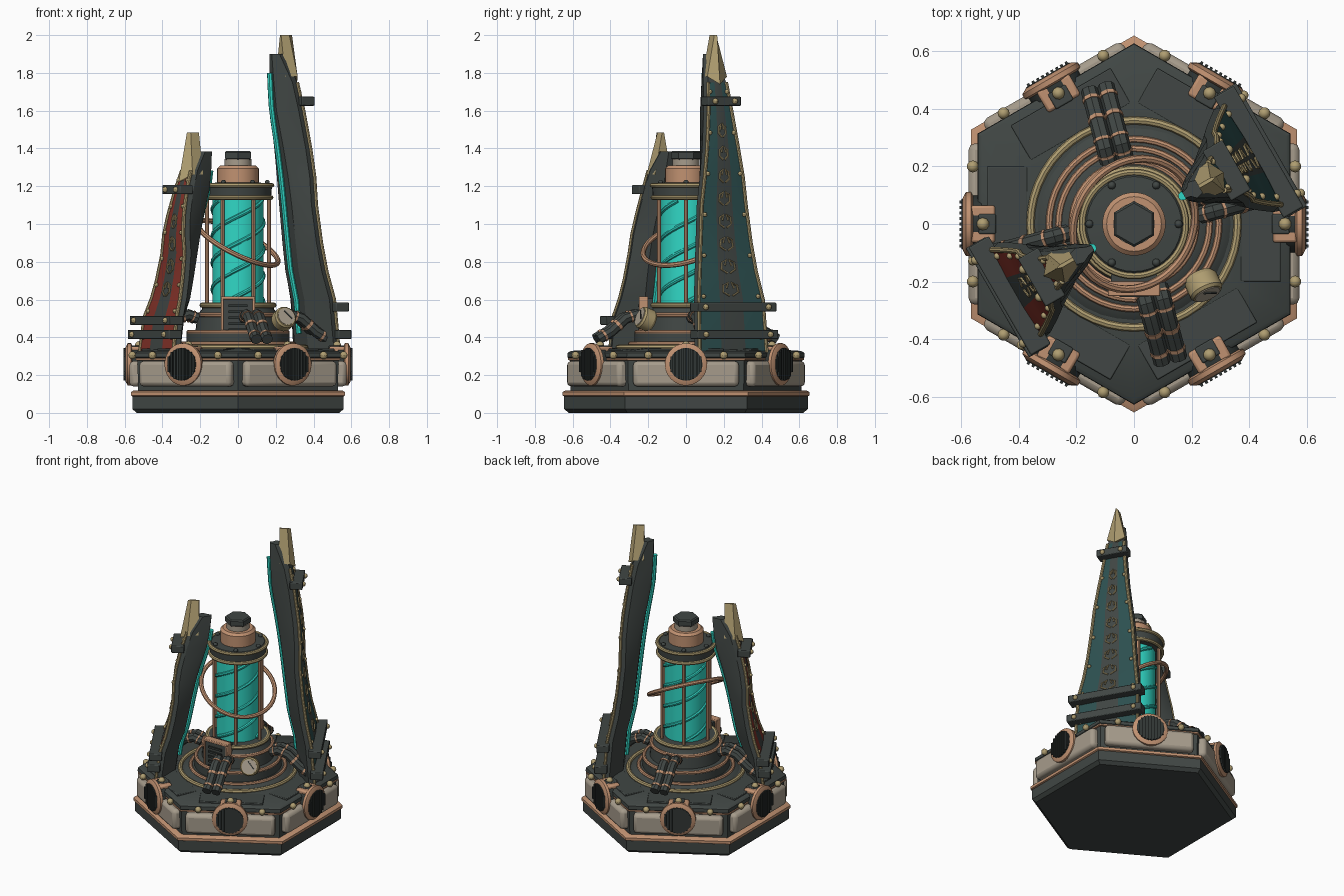
import bpy, bmesh
from math import sin, cos, pi, radians
from mathutils import Matrix, Vector

if "Cube" in bpy.data.objects:
    bpy.data.objects.remove(bpy.data.objects["Cube"])


def material(name, rgb):
    m = bpy.data.materials.new(name)
    m.use_nodes = True
    m.diffuse_color = (*rgb, 1)
    m.node_tree.nodes["Principled BSDF"].inputs["Base Color"].default_value = (*rgb, 1)
    return m


DARK = material("charcoal iron", (.052, .062, .058))
BLACK = material("dark grille", (.03, .037, .035))
COPPER = material("copper", (.53, .285, .165))
BRASS = material("brass", (.43, .34, .165))
STONE = material("warm grey panel", (.38, .33, .26))
CYAN = material("glowing cyan", (.03, .68, .56))
RIB = material("deep cyan", (.026, .6, .5))
GREEN = material("deep green enamel", (.026, .08, .08))
RED = material("red enamel", (.23, .032, .022))
made = []


def finish(name, bm, *mats, bevel=0):
    bmesh.ops.recalc_face_normals(bm, faces=bm.faces)
    mesh = bpy.data.meshes.new(name)
    for m in mats:
        mesh.materials.append(m)
    bm.to_mesh(mesh)
    bm.free()
    ob = bpy.data.objects.new(name, mesh)
    bpy.context.collection.objects.link(ob)
    if bevel:
        mod = ob.modifiers.new("bevel", 'BEVEL')
        mod.width, mod.segments = bevel, 2
    made.append(ob)


def polar(deg, r=0, z=0, t=0):
    """Frame with x pointing outward, y along the tangent."""
    return Matrix.Rotation(radians(deg), 4, 'Z') @ Matrix.Translation((r, t, z))


def lathe(bm, profile, n=36, frame=Matrix(), start=pi / 6):
    rings = [[bm.verts.new(frame @ Vector((r * cos(start + i * 2 * pi / n), r * sin(start + i * 2 * pi / n), z)))
              for i in range(n)] for r, z in profile]
    for a, b in zip(rings, rings[1:]):
        for i in range(n):
            bm.faces.new((a[i], a[(i + 1) % n], b[(i + 1) % n], b[i]))
    bm.faces.new(rings[0])
    bm.faces.new(rings[-1])


def turned(name, mat, profile, n=36, frames=(Matrix(),)):
    bm = bmesh.new()
    for f in frames:
        lathe(bm, profile, n, f)
    finish(name, bm, mat)


def boxes(name, mat, items, bevel=0):
    bm = bmesh.new()
    for frame, size in items:
        bmesh.ops.create_cube(bm, size=1, matrix=frame @ Matrix.Diagonal((*size, 1)))
    finish(name, bm, mat, bevel=bevel)


def balls(name, mat, frames, r):
    bm = bmesh.new()
    for f in frames:
        bmesh.ops.create_uvsphere(bm, u_segments=10, v_segments=6, radius=r, matrix=f)
    finish(name, bm, mat)


def tubes(name, mat, paths, r, cyclic=False):
    cu = bpy.data.curves.new(name, 'CURVE')
    cu.dimensions, cu.bevel_depth, cu.bevel_resolution, cu.use_fill_caps = '3D', r, 2, True
    for path in paths:
        sp = cu.splines.new('POLY')
        sp.points.add(len(path) - 1)
        sp.use_cyclic_u = cyclic
        for p, co in zip(sp.points, path):
            p.co = (*co, 1)
    tmp = bpy.data.objects.new("tmp", cu)
    bm = bmesh.new()
    bm.from_mesh(bpy.data.meshes.new_from_object(tmp))
    bpy.data.objects.remove(tmp)
    finish(name, bm, mat)


def circle(r, z, sx=0, sy=0):
    return [Vector((r * cos(a), r * sin(a), z + sx * r * cos(a) + sy * r * sin(a)))
            for a in (i * pi / 24 for i in range(48))]


# Hexagonal base and deck
SIDES = range(0, 360, 60)
turned("base_plinth", DARK, [(.62, 0), (.645, .02), (.645, .09), (.63, .1)], 6)
turned("base_rim", COPPER, [(.64, .085), (.655, .092), (.655, .11), (.64, .118)], 6)
turned("base_body", DARK, [(.61, .1), (.615, .285), (.628, .295), (.626, .318), (.61, .328), (.36, .345)], 6)
turned("body_trim", COPPER, [(.61, .277), (.626, .28), (.626, .289), (.61, .292)], 6)
boxes("side_panels", STONE, [(polar(a, .54, .207), (.07, .56, .135)) for a in SIDES], .022)
boxes("deck_plates", DARK, [(polar(a, .44, .332), (.14, .4, .018)) for a in SIDES], .004)
boxes("vent_brackets", COPPER, [(polar(a, .525, .325), (.085, .13, .055)) for a in SIDES], .01)
boxes("bracket_pads", DARK, [(polar(a, .51, .345), (.06, .07, .025)) for a in SIDES], .005)
balls("bracket_bolts", BRASS, [polar(a, .525, .358) for a in SIDES], .022)
balls("rim_bolts", BRASS, [polar(a, .56, .305, t) for a in SIDES for t in (-.2, .2)], .021)

# Round vents on each side
facing = [polar(a, .53, .257) @ Matrix.Rotation(pi / 2, 4, 'Y') for a in SIDES]
turned("vent_drums", BLACK, [(.1, 0), (.1, .06)], 28, facing)
turned("vent_rims", COPPER, [(.1, .03), (.112, .036), (.112, .054), (.09, .066)], 28, facing)
turned("vent_grilles", BLACK, [(.087, .04), (.087, .069)], 28, facing)
slats = [(polar(a, .599, .257, i * .019), (.016, .01, 2 * (.086 ** 2 - (i * .019) ** 2) ** .5))
         for a in SIDES for i in range(-4, 5)]
boxes("vent_slats", BLACK, slats)

# Stepped pedestal
turned("pedestal", DARK, [(.34, .34), (.31, .362), (.272, .37), (.272, .42), (.26, .43), (.225, .437),
                          (.215, .52), (.19, .55), (.185, .58)])
tubes("deck_ring", BRASS, [circle(.36, .347), circle(.19, .57)], .014, True)
tubes("pedestal_rings", COPPER, [circle(.295, .366), circle(.262, .428), circle(.216, .52)], .012, True)

# Glowing tube with spiral ribs, cage rods and tilted ring
turned("energy_tube", CYAN, [(.135, .57), (.135, 1.14)])
tubes("spiral_ribs", RIB, [[Vector((.134 * cos(a + s), .134 * sin(a + s), .585 + a * .067))
                            for a in (i * pi / 16 for i in range(42))] for s in (0, 2.09, 4.19)], .012)
tubes("cage_rods", COPPER, [[polar(a, .165) @ Vector((0, 0, z)) for z in (.56, 1.15)] for a in SIDES], .011)
tubes("tilted_ring", COPPER, [[p.normalized() * .235 + Vector((0, 0, .9)) for p in circle(.235, 0, -.5, .3)]],
      .014, True)

# Top cap
turned("cap_collar", DARK, [(.15, 1.13), (.175, 1.14), (.18, 1.2), (.165, 1.215), (.1, 1.22)])
tubes("cap_bands", BRASS, [circle(.176, 1.14), circle(.18, 1.205)], .012, True)
balls("cap_bolts", DARK, [polar(a, .155, 1.22) for a in SIDES], .014)
turned("cap_drum", COPPER, [(.11, 1.21), (.11, 1.295), (.095, 1.31)])
turned("cap_neck", STONE, [(.072, 1.3), (.072, 1.345)])
turned("cap_nut", DARK, [(.072, 1.34), (.08, 1.348), (.08, 1.378), (.072, 1.386)], 6)

# Hose bundles with copper bands
ROUTE = [Vector(p) for p in ((.23, 0, .5), (.28, 0, .52), (.34, 0, .5), (.42, 0, .43), (.49, 0, .39))]
hoses, bands = [], []
for a in range(15, 360, 90):
    for t in (-.03, .03):
        path = [polar(a, 0, 0, t) @ p for p in ROUTE]
        hoses.append(path)
        for p, q in zip(path, path[1:]):
            bands.append([p.lerp(q, .42), p.lerp(q, .58)])
tubes("hoses", DARK, hoses, .03)
tubes("hose_bands", COPPER, bands, .033)

# Gauge
f = Matrix.Translation((.24, -.21, .495)) @ polar(-65) @ Matrix.Rotation(radians(68), 4, 'Y')
turned("gauge_case", BRASS, [(.05, -.035), (.06, -.02), (.06, .03), (.052, .04)], 24, [f])
turned("gauge_face", STONE, [(.047, .03), (.047, .043)], 24, [f])
boxes("gauge_needle", DARK, [(f @ Matrix.Translation((-.01, .01, .045)) @ Matrix.Rotation(.7, 4, 'Z'),
                              (.06, .006, .005))])

# Front control grille
F = -90
boxes("grille_box", DARK, [(polar(F, .21, .505), (.07, .16, .2))])
boxes("grille_frame", COPPER, [(polar(F, .225, .505 + s * .103), (.05, .18, .016)) for s in (-1, 1)]
      + [(polar(F, .225, .505, s * .084), (.05, .014, .2)) for s in (-1, 1)], .004)
boxes("grille_slats", BLACK, [(polar(F, .248, .44 + i * .032), (.012, .1, .014)) for i in range(5)])

# Fin stations: height, inner radius, outer radius, inner and outer half width
FIN = ((.31, .39, .50, .1, .205), (.6, .365, .475, .1, .196), (.75, .33, .442, .1, .172),
       (.9, .312, .42, .1, .154), (1.1, .29, .4, .095, .135), (1.25, .272, .4, .085, .117),
       (1.4, .25, .388, .07, .095), (1.6, .215, .36, .05, .07), (1.75, .205, .33, .035, .055),
       (1.9, .2, .27, .016, .022))


def build_fin(side, az, enamel, zs, ws, pull, tip_reach):
    def shape(s):
        z, ri, ro, wi, wo = s
        u = (z - .31) / 1.59
        return (.31 + (z - .31) * zs, ri - pull * u * u, ro - .5 * pull * u * u, wi * ws, wo * ws)

    st = [shape(s) for s in FIN]

    def at(z):
        for a, b in zip(st, st[1:]):
            if z <= b[0]:
                k = (z - a[0]) / (b[0] - a[0])
                return [p + (q - p) * k for p, q in zip(a, b)]
        return st[-1]

    frame, top, panel_top = polar(az), st[-1][0], st[-2][0]
    # Body with enamel outer face and dark centre strip
    bm = bmesh.new()
    rings = []
    for z, ri, ro, wi, wo in st:
        half = [(ri, wi * .7), (ri + .02, wi), (ro - .035, wo + .01), (ro, wo), (ro + .006, wo * .36)]
        sec = [(r, -w) for r, w in half] + [(r, w) for r, w in reversed(half)]
        rings.append([bm.verts.new(frame @ Vector((r, w, z))) for r, w in sec])
    for k, (a, b) in enumerate(zip(rings, rings[1:])):
        for i in range(10):
            face = bm.faces.new((a[i], a[(i + 1) % 10], b[(i + 1) % 10], b[i]))
            face.material_index = int(i in (3, 5) and k < len(st) - 2)
    bm.faces.new(rings[0])
    bm.faces.new(rings[-1])
    finish(side + "_fin_body", bm, DARK, enamel)
    # Brass edging, rivets and inner glow strip
    edge = [[frame @ Vector((s[2], sg * s[4], s[0])) for s in st[:-1]] for sg in (-1, 1)]
    tubes(side + "_fin_edging", BRASS, edge, .01)
    zr = [.4 + i * (panel_top - .45) / 6 for i in range(7)]
    balls(side + "_fin_rivets", BRASS, [frame @ Matrix.Translation((at(z)[2] + .004, sg * at(z)[4] * .86, z))
                                        for z in zr for sg in (-1, 1)], .012)
    glow = [at(.42 + i * (top - .52) / 16) for i in range(17)]
    tubes(side + "_fin_glow", CYAN, [[frame @ Vector((s[1] - .008, 0, s[0])) for s in glow]], .016)
    # Curled ornaments down the centre strip
    curls = []
    for i in range(round((panel_top - .75) / .12)):
        z = .66 + i * .12
        s = at(z)[4] * .25
        for flip in (-1, 1):
            curls.append([frame @ Vector((at(z + h)[2] + .008, flip * s * w, z + h)) for w, h in
                          ((.2, -.04), (1, -.02), (.9, .015), (.2, .03), (.5, 0))])
    tubes(side + "_fin_ornaments", BRASS, curls, .005)
    # Clamp bars and bolts
    bars, bolts = [], []
    for z, h, extra in ((.415, .05, .09), (.56 if zs == 1 else .49, .048, .09), (panel_top - .1, .048, .07)):
        _, _, ro, _, wo = at(z)
        bars.append((frame @ Matrix.Translation((ro + .022, 0, z)), (.08, 2 * wo + extra, h)))
        bolts += [frame @ Matrix.Translation((ro + .064, sg * (wo - .005), z)) for sg in (-1, 1)]
    boxes(side + "_fin_clamps", DARK, bars, .005)
    balls(side + "_fin_clamp_bolts", BRASS, bolts, .016)
    # Spearhead tip
    r = st[-1][2]
    bm = bmesh.new()
    low = [(r - .01, -.05), (r + .06, -.06), (r + tip_reach, 0), (r + .06, .06), (r - .01, .05)]
    high = [(r - .01, -.006), (r + .04, -.006), (r + .06, 0), (r + .04, .006), (r - .01, .006)]
    a, b = [[bm.verts.new(frame @ Vector((x, y, z - .04 * (y == 0 and z < top)))) for x, y in pts]
            for pts, z in ((low, top - .12), (high, top + .1))]
    for i in range(5):
        bm.faces.new((a[i], a[(i + 1) % 5], b[(i + 1) % 5], b[i]))
    bm.faces.new(a)
    bm.faces.new(b)
    finish(side + "_fin_tip", bm, BRASS)


build_fin("left", 30, GREEN, 1, 1, 0, .09)
build_fin("right", 210, RED, .675, .87, .035, .11)

# Smooth round parts, keep hard edges
bpy.ops.object.select_all(action='DESELECT')
for ob in made:
    ob.select_set(True)
bpy.context.view_layer.objects.active = made[0]
bpy.ops.object.shade_smooth_by_angle(angle=radians(32))
